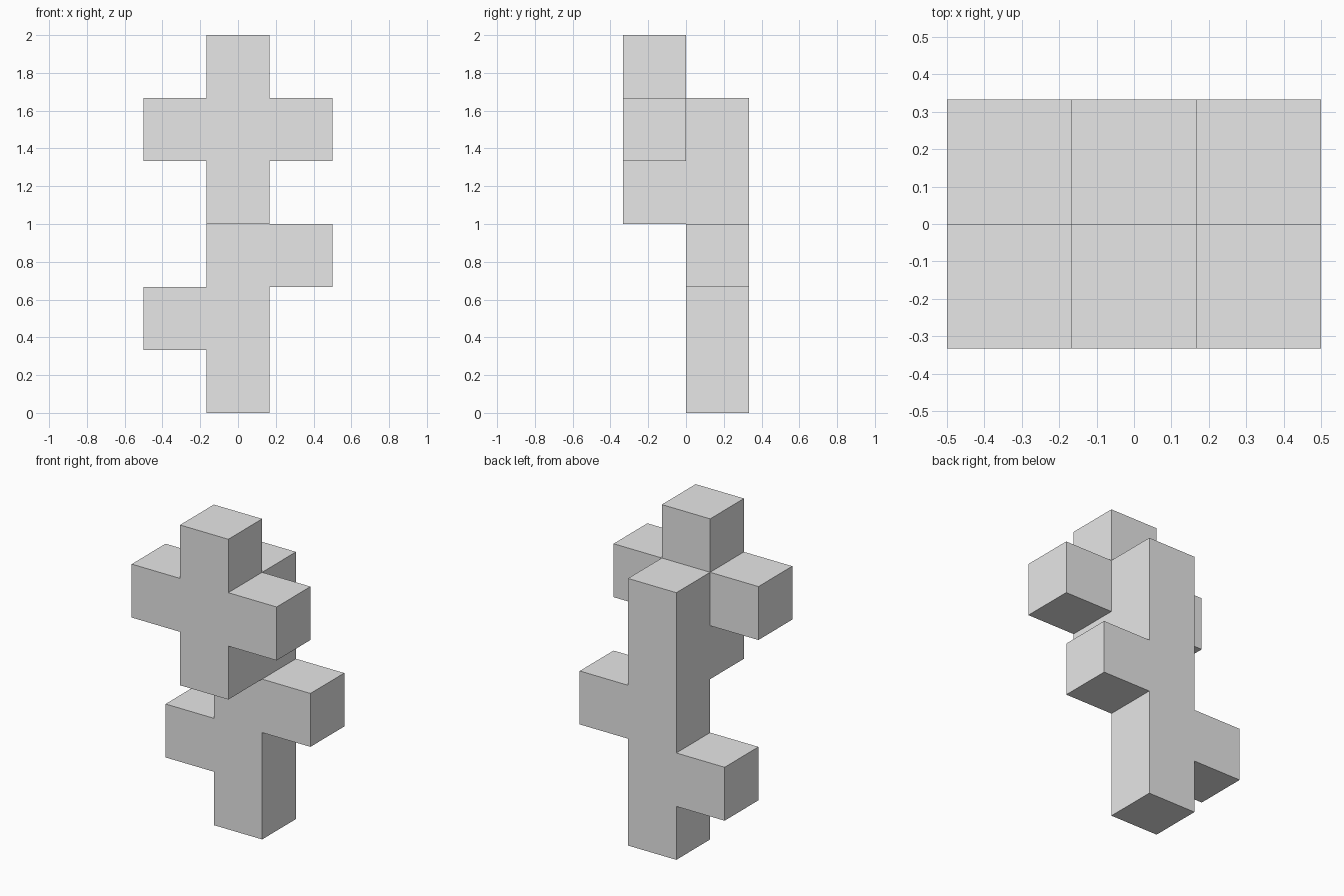
import bpy, bmesh
from mathutils import Vector

cube = bpy.data.objects.get("Cube")
if cube:
    bpy.data.objects.remove(cube, do_unlink=True)

U = 1 / 3  # edge of one block

# Plain grey material
grey = bpy.data.materials.new("light grey")
grey.use_nodes = True
grey.diffuse_color = (0.8, 0.8, 0.8, 1)
grey.node_tree.nodes["Principled BSDF"].inputs["Base Color"].default_value = (0.8, 0.8, 0.8, 1)

# Blocks as (column, row, level); row 0 is the front, row 1 the back
back_post = [(0, 1, k) for k in range(5)]
back_arms = [(1, 1, 2), (-1, 1, 1)]
front_post = [(0, 0, k) for k in range(3, 6)]
front_arms = [(1, 0, 4), (-1, 0, 4)]
blocks = set(back_post + back_arms + front_post + front_arms)


def add_side(bm, block, axis, sign):
    """Add the square on one side of a block."""
    centre = Vector((block[0], block[1] - 0.5, block[2] + 0.5)) * U
    n, a, b = (Vector([float(i == (axis + s) % 3) for i in range(3)]) for s in range(3))
    n *= sign
    corners = [(-1, -1), (1, -1), (1, 1), (-1, 1)][::sign]
    bm.faces.new([bm.verts.new(centre + (n + a * p + b * q) * U / 2) for p, q in corners])


# Outer skin: only the sides that no other block covers
bm = bmesh.new()
for block in sorted(blocks):
    for axis in range(3):
        for sign in (-1, 1):
            neighbour = list(block)
            neighbour[axis] += sign
            if tuple(neighbour) not in blocks:
                add_side(bm, block, axis, sign)

# Weld the squares and merge flat neighbours into single faces
bmesh.ops.remove_doubles(bm, verts=bm.verts, dist=1e-4)
bmesh.ops.dissolve_limit(bm, angle_limit=0.01, verts=bm.verts, edges=bm.edges)
bmesh.ops.recalc_face_normals(bm, faces=bm.faces)

mesh = bpy.data.meshes.new("branching_block_post")
bm.to_mesh(mesh)
bm.free()
mesh.materials.append(grey)
post = bpy.data.objects.new("branching_block_post", mesh)
bpy.context.collection.objects.link(post)
